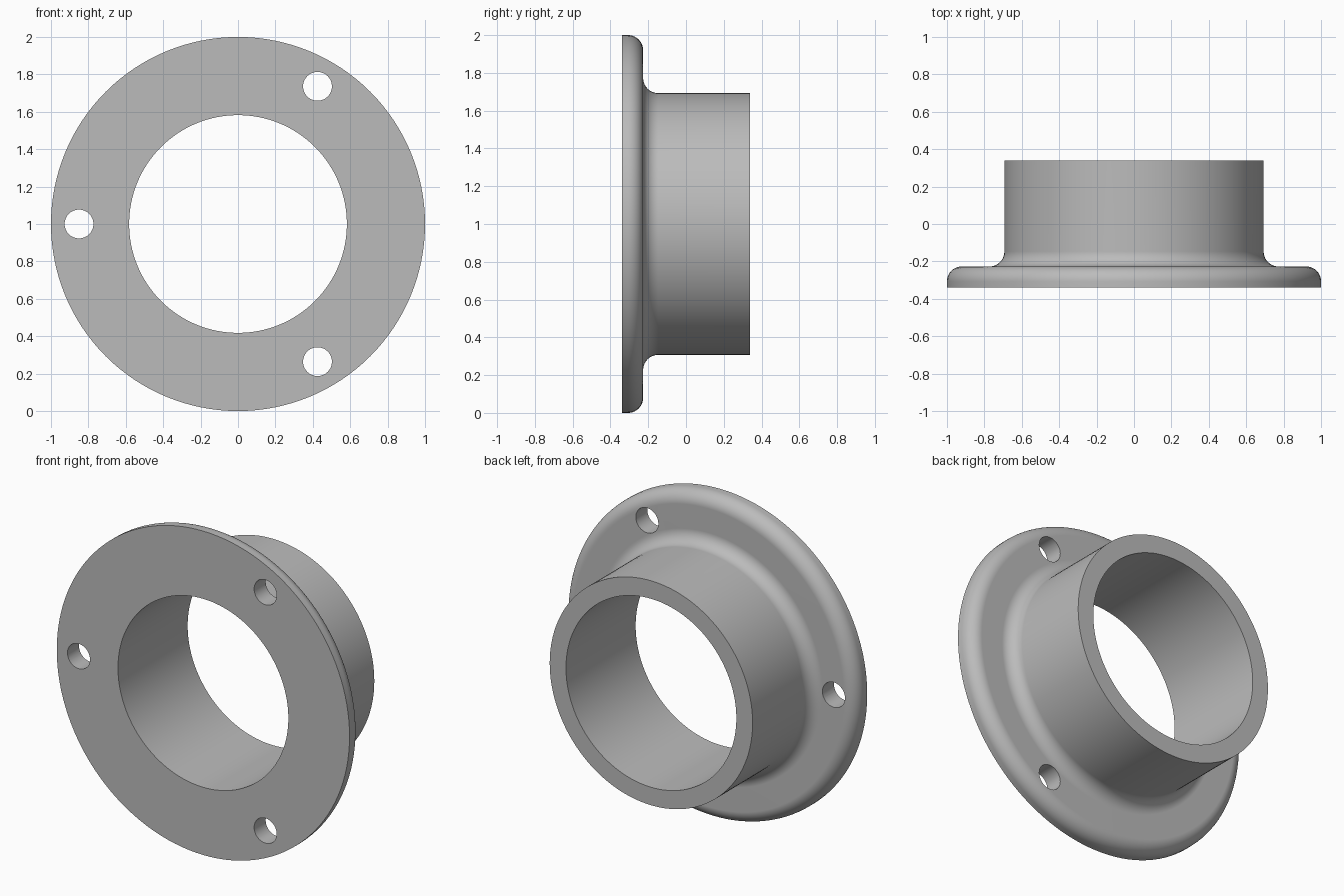
import bpy
import bmesh
from math import cos, sin, pi, radians

if "Cube" in bpy.data.objects:
    bpy.data.objects.remove(bpy.data.objects["Cube"], do_unlink=True)

FRONT, FACE, BACK = -0.34, -0.227, 0.34    # depths along y
OUTER, TUBE, BORE = 1.0, 0.693, 0.582      # radii
FILLET = 0.08
SEGMENTS = 128
CENTRE_Z = 1.0

grey = bpy.data.materials.new("plain grey")
grey.use_nodes = True
colour = (0.5, 0.5, 0.5, 1)
grey.diffuse_color = colour
grey.node_tree.nodes["Principled BSDF"].inputs["Base Color"].default_value = colour


def arc(r, y, start, end, steps=10):
    """Quarter round in the (radius, y) plane."""
    angles = [radians(start + (end - start) * i / steps) for i in range(steps + 1)]
    return [(r + FILLET * cos(a), y + FILLET * sin(a)) for a in angles]


# Closed cross-section: bore, flange with rounded rim, inner fillet, tube
profile = [(BORE, FRONT), (OUTER, FRONT)]
profile += arc(OUTER - FILLET, FACE - FILLET, 0, 90)
profile += arc(TUBE + FILLET, FACE + FILLET, 270, 180)
profile += [(TUBE, BACK), (BORE, BACK)]

# Revolve the section about the y axis
bm = bmesh.new()
rings = []
for i in range(SEGMENTS):
    a = 2 * pi * i / SEGMENTS
    rings.append([bm.verts.new((r * cos(a), y, CENTRE_Z + r * sin(a))) for r, y in profile])
for i, ring in enumerate(rings):
    following = rings[(i + 1) % SEGMENTS]
    for j in range(len(profile)):
        k = (j + 1) % len(profile)
        bm.faces.new((ring[j], ring[k], following[k], following[j]))
bmesh.ops.recalc_face_normals(bm, faces=bm.faces)
mesh = bpy.data.meshes.new("flanged_collar")
bm.to_mesh(mesh)
bm.free()
mesh.materials.append(grey)
collar = bpy.data.objects.new("flanged_collar", mesh)
bpy.context.collection.objects.link(collar)

# Three bolt holes through the flange
for angle in (60, 180, 300):
    a = radians(angle)
    bpy.ops.mesh.primitive_cylinder_add(
        vertices=48, radius=0.077, depth=0.4,
        location=(0.85 * cos(a), FRONT + 0.05, CENTRE_Z + 0.85 * sin(a)),
        rotation=(pi / 2, 0, 0))
    cutter = bpy.context.object
    cutter.name = "bolt_hole_cutter"
    cutter.hide_render = True
    cutter.data.materials.append(grey)
    cut = collar.modifiers.new("bolt hole", 'BOOLEAN')
    cut.operation = 'DIFFERENCE'
    cut.solver = 'EXACT'
    cut.object = cutter
    bpy.context.view_layer.objects.active = collar
    bpy.ops.object.modifier_apply(modifier=cut.name)
    bpy.data.objects.remove(cutter, do_unlink=True)

# Smooth rounds with crisp rims
bpy.ops.object.select_all(action='DESELECT')
collar.select_set(True)
bpy.context.view_layer.objects.active = collar
bpy.ops.object.shade_smooth_by_angle(angle=radians(30))
weighted = collar.modifiers.new("even shading", 'WEIGHTED_NORMAL')
weighted.keep_sharp = True
